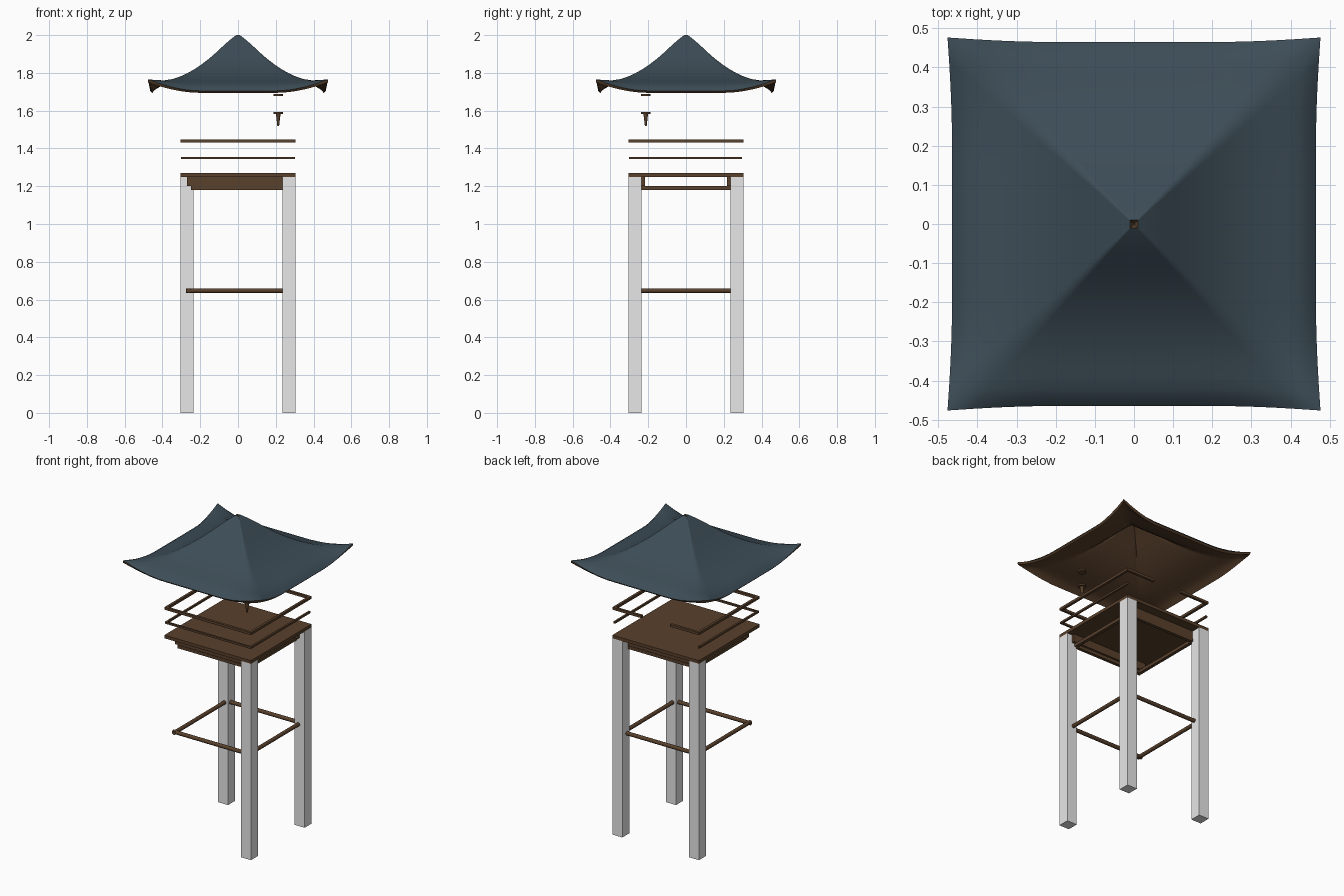
import bpy, bmesh, math
from mathutils import Matrix, Vector

cube = bpy.data.objects.get("Cube")
if cube:
    bpy.data.objects.remove(cube, do_unlink=True)


def material(name, rgb):
    m = bpy.data.materials.new(name)
    m.use_nodes = True
    m.diffuse_color = (*rgb, 1)
    m.node_tree.nodes["Principled BSDF"].inputs["Base Color"].default_value = (*rgb, 1)
    return m


SLATE = material("slate_blue", (0.046, 0.073, 0.094))
WOOD = material("dark_wood", (0.1, 0.052, 0.025))
PALE = material("pale_grey", (0.8, 0.8, 0.8))


def finish(name, bm, *mats):
    mesh = bpy.data.meshes.new(name)
    bm.to_mesh(mesh)
    bm.free()
    for m in mats:
        mesh.materials.append(m)
    obj = bpy.data.objects.new(name, mesh)
    bpy.context.collection.objects.link(obj)
    return obj


def smooth(obj, degrees):
    bpy.ops.object.select_all(action="DESELECT")
    obj.select_set(True)
    bpy.context.view_layer.objects.active = obj
    bpy.ops.object.shade_smooth_by_angle(angle=math.radians(degrees))


def box(name, lo, hi, mat):
    lo, hi = Vector(lo), Vector(hi)
    bm = bmesh.new()
    bmesh.ops.create_cube(bm, size=1, matrix=Matrix.Translation((lo + hi) / 2)
                          @ Matrix.Diagonal((*(hi - lo), 1)))
    return finish(name, bm, mat)


def bar(name, a, b, r, mat=WOOD, r_end=None, sides=12):
    """Round bar or cone from a to b."""
    a, b = Vector(a), Vector(b)
    d = b - a
    bm = bmesh.new()
    turn = d.to_track_quat("Z", "Y").to_matrix().to_4x4()
    bmesh.ops.create_cone(bm, cap_ends=True, segments=sides, radius1=r,
                          radius2=r if r_end is None else r_end, depth=d.length,
                          matrix=Matrix.Translation((a + b) / 2) @ turn)
    obj = finish(name, bm, mat)
    smooth(obj, 40)
    return obj


# Three posts, the front corner on the -x side stands open
for name, sx, sy in (("front_left", 1, -1), ("back_left", 1, 1), ("back_right", -1, 1)):
    x, y = sx * 0.27, sy * 0.27
    box(name + "_post", (x - 0.035, y - 0.035, 0), (x + 0.035, y + 0.035, 1.25), PALE)

# Deck with two joists and a square of bearers under it
box("deck", (-0.305, -0.305, 1.25), (0.305, 0.305, 1.27), WOOD)
for side, s in (("front", -1), ("back", 1)):
    y = s * 0.232
    box(side + "_joist", (-0.27, y - 0.015, 1.2), (0.27, y + 0.015, 1.25), WOOD)
    y = s * 0.24
    box(side + "_bearer", (-0.25, y - 0.01, 1.18), (0.25, y + 0.01, 1.2), WOOD)
for side, s in (("left", 1), ("right", -1)):
    x = s * 0.24
    box(side + "_bearer", (x - 0.01, -0.23, 1.18), (x + 0.01, 0.23, 1.2), WOOD)

# Round braces tying the posts together
for s, along, across in ((-1, "front", "right"), (1, "back", "left")):
    p = s * 0.26
    bar(along + "_brace", (-0.275, p, 0.647), (0.275, p, 0.647), 0.012)
    bar(across + "_brace", (p, -0.275, 0.647), (p, 0.275, 0.647), 0.012)

# Hand rails, open along the back
for level, z, h in (("upper", 1.44, 0.008), ("lower", 1.349, 0.006)):
    e = 0.297
    box(level + "_front_rail", (-e - h, -e - h, z - h), (e + h, -e + h, z + h), WOOD)
    for side, s in (("left", 1), ("right", -1)):
        box(f"{level}_{side}_rail", (s * e - h, -e + h, z - h),
            (s * e + h, e + (h if level == "upper" else 0), z + h), WOOD)
        if level == "upper":
            x0, x1 = sorted((s * 0.1, s * (e - h)))
            box(side + "_back_rail", (x0, e - h, z - h), (x1, e + h, z + h), WOOD)

# Hanging lamp: ceiling disc, cap and tapered stem
c = 0.213
bar("lamp_ceiling_disc", (c, -c, 1.678), (c, -c, 1.688), 0.025)
bar("lamp_cap", (c, -c, 1.582), (c, -c, 1.592), 0.025)
bar("lamp_stem", (c, -c, 1.52), (c, -c, 1.582), 0.005, r_end=0.012)

# Swept roof: square rings (half width, height) with raised, flared corners
PROFILE = [(0.01, 2.0), (0.03, 1.985), (0.07, 1.951), (0.11, 1.913), (0.15, 1.878),
           (0.19, 1.847), (0.23, 1.82), (0.27, 1.797), (0.31, 1.778), (0.35, 1.763),
           (0.39, 1.75), (0.42, 1.74), (0.445, 1.725), (0.465, 1.705)]
SEG = 16
EAVE = PROFILE[-1][0]
bm = bmesh.new()
rings = []
for w, z in PROFILE:
    ring = []
    for k in range(4):
        turn = Matrix.Rotation(k * math.pi / 2, 3, "Z")
        for j in range(SEG):
            s = 2 * j / SEG - 1
            rise = max(0, (abs(s) - 0.45) / 0.55) ** 1.8 * (w / EAVE) ** 10
            grow = 1 + 0.025 * rise
            ring.append(bm.verts.new(turn @ Vector((w * grow, w * s * grow, z + 0.06 * rise))))
    rings.append(ring)
for inner, outer in zip(rings, rings[1:]):
    n = len(inner)
    for j in range(n):
        bm.faces.new((inner[j], outer[j], outer[(j + 1) % n], inner[(j + 1) % n]))
roof = finish("roof", bm, SLATE, WOOD)
shell = roof.modifiers.new("thickness", "SOLIDIFY")
shell.thickness = 0.015
shell.offset = -1
shell.material_offset = 1
shell.material_offset_rim = 1
bpy.context.view_layer.objects.active = roof
roof.select_set(True)
bpy.ops.object.modifier_apply(modifier=shell.name)
smooth(roof, 70)
